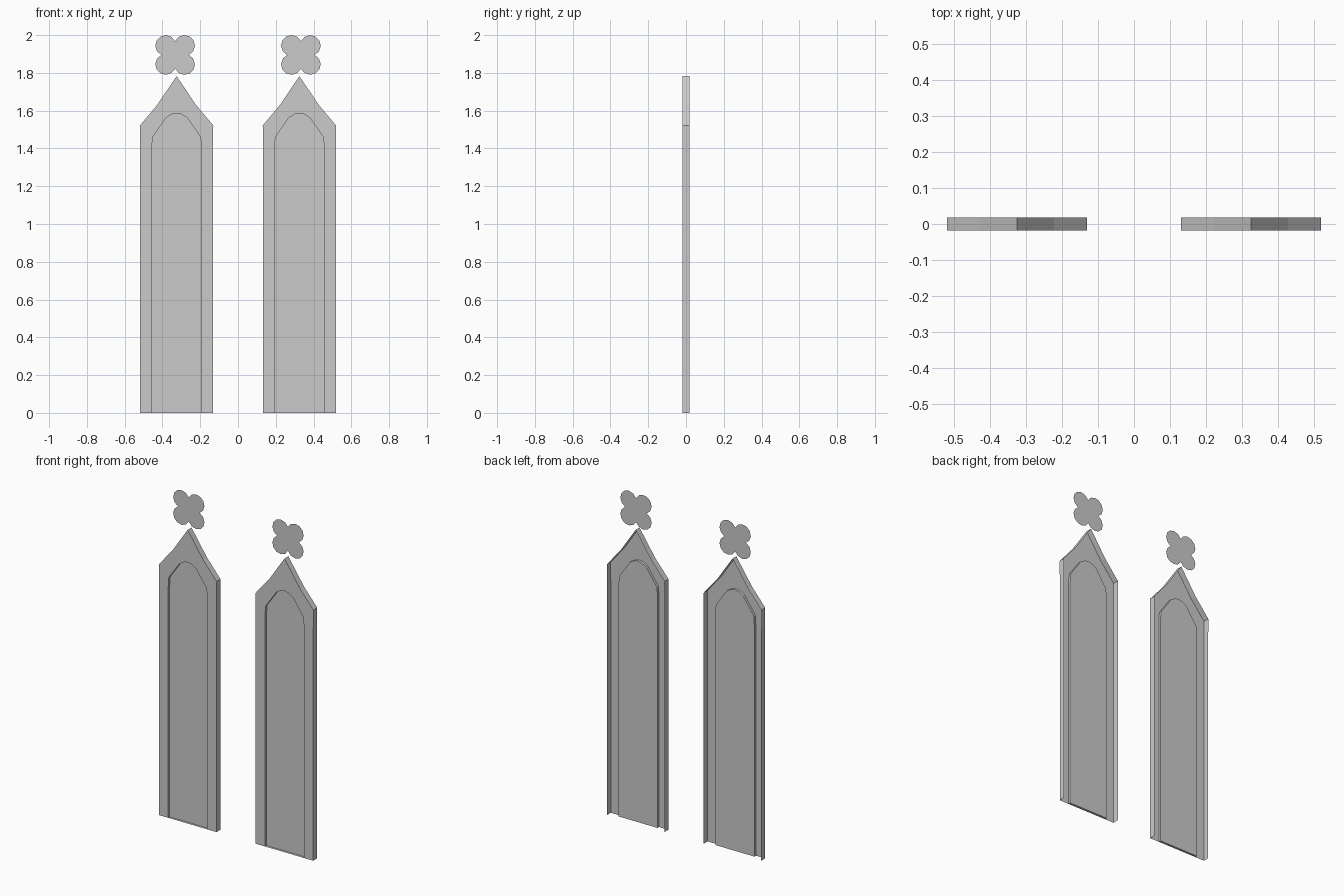
import bpy, math

if "Cube" in bpy.data.objects:
    bpy.data.objects.remove(bpy.data.objects["Cube"])

FRONT, BACK, PANEL = -0.0185, 0.0185, -0.004
CX = 0.325


def mirrored(half):
    """Left foot -> tip -> right foot from a right-hand half profile (foot first, tip last)."""
    return [(-x, z) for x, z in half] + [(x, z) for x, z in reversed(half[:-1])]


def add_mesh(name, verts, faces, cx):
    me = bpy.data.meshes.new(name)
    me.from_pydata([(x + cx, y, z) for x, y, z in verts], [], faces)
    ob = bpy.data.objects.new(name, me)
    bpy.context.collection.objects.link(ob)
    return ob


# ogee outer outline and pointed inner arch
outer = mirrored([(0.193, 0), (0.193, 1.36), (0.194, 1.522), (0.103, 1.63), (0, 1.783)])
inner = mirrored([(0.131, 0), (0.131, 1.40), (0.127, 1.46), (0.055, 1.563), (0.025, 1.581), (0, 1.586)])
n, m = len(outer), len(inner)


def panel(name, cx):
    # open-backed shell: frame front, outer walls, recess jambs and sill, recessed panel
    verts = [(x, FRONT, z) for x, z in outer] + [(x, BACK, z) for x, z in outer]
    verts += [(x, FRONT, z) for x, z in inner] + [(x, PANEL, z) for x, z in inner]
    a, b = 2 * n, 2 * n + m
    faces = [list(range(n - 1, -1, -1)) + list(range(a, a + m))]
    faces += [[i, i + 1, n + i + 1, n + i] for i in range(n - 1)]
    faces += [[a + i, b + i, b + (i + 1) % m, a + (i + 1) % m] for i in range(m)]
    faces.append([b + i for i in range(m - 1, -1, -1)])
    return add_mesh(name, verts, faces, cx)


def quatrefoil(name, cx):
    # flat four-lobed ornament, lobes on the diagonals
    off, r, steps = 0.05, 0.055, 7
    pts = []
    for k in range(4):
        turn = k * math.pi / 2
        for s in range(steps):
            t = math.radians(-65.4 + 220.8 * s / steps)
            x, z = off + r * math.cos(t), off + r * math.sin(t)
            pts.append((x * math.cos(turn) - z * math.sin(turn), 0.004,
                        1.895 + x * math.sin(turn) + z * math.cos(turn)))
    # centre fan
    c = len(pts)
    pts.append((0, 0.004, 1.895))
    faces = [[c, i, (i + 1) % c] for i in range(c)]
    return add_mesh(name, pts, faces, cx)


for label, sign in (("left", -1), ("right", 1)):
    panel(label + "_arched_panel", sign * CX)
    quatrefoil(label + "_quatrefoil", sign * (CX + 0.008))
